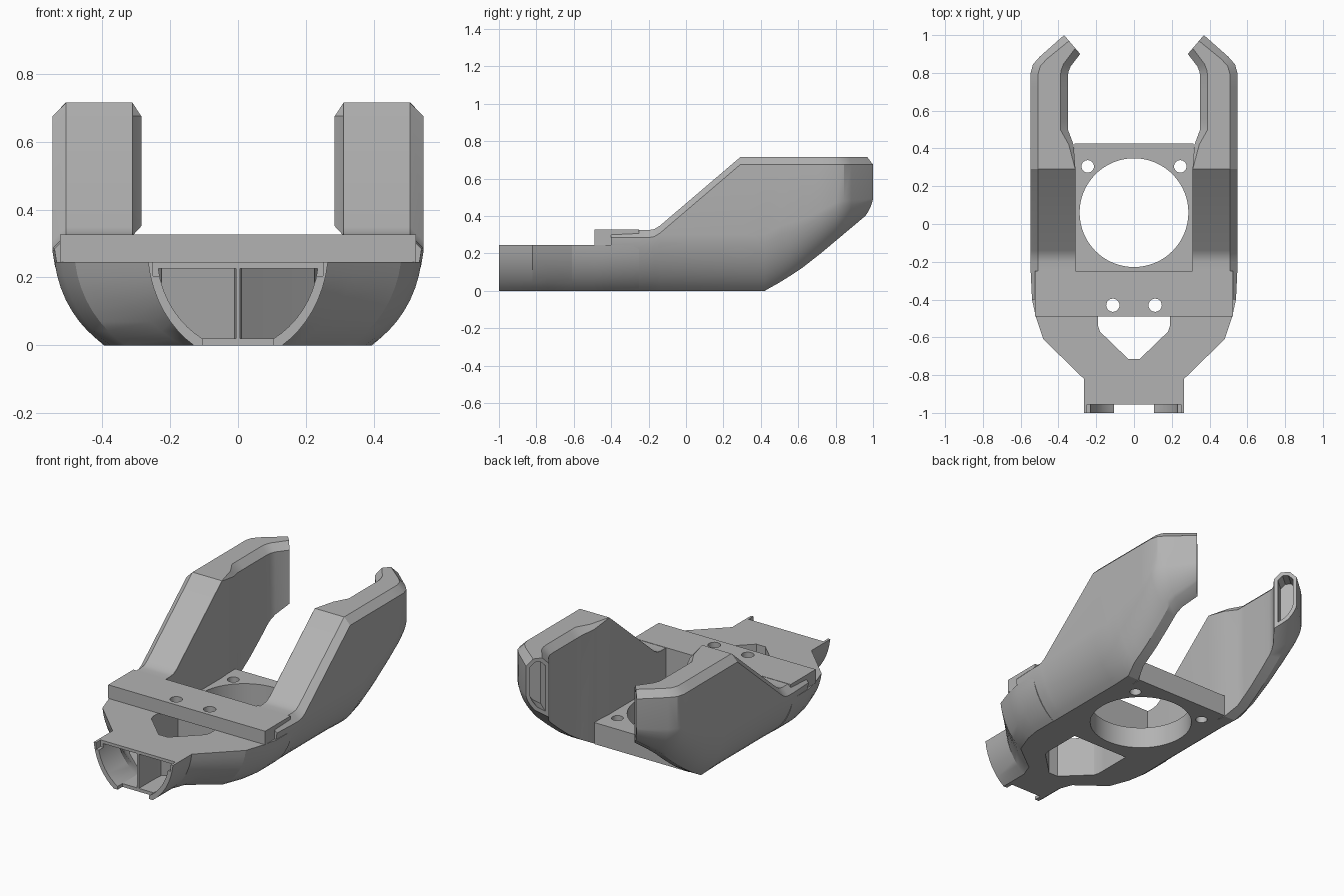
import bpy, bmesh, math
from mathutils import Vector

if "Cube" in bpy.data.objects:
    bpy.data.objects.remove(bpy.data.objects["Cube"], do_unlink=True)

grey = bpy.data.materials.new("plain grey")
grey.use_nodes = True
grey.diffuse_color = (0.45, 0.45, 0.45, 1)
grey.node_tree.nodes["Principled BSDF"].inputs["Base Color"].default_value = (0.45, 0.45, 0.45, 1)

# Rounded flank: share of width and of height, from the flat floor to the side wall
FLANK = [(math.sin(a * math.pi / 16) * 0.75 + a / 32, a / 8 * 0.55 + (1 - math.cos(a * math.pi / 16)) * 0.45)
         for a in range(9)]


def finish(name, bm):
    bmesh.ops.recalc_face_normals(bm, faces=bm.faces)
    mesh = bpy.data.meshes.new(name)
    bm.to_mesh(mesh)
    bm.free()
    mesh.materials.append(grey)
    obj = bpy.data.objects.new(name, mesh)
    bpy.context.collection.objects.link(obj)
    return obj


def loft(name, sections, side=1, outlet=False):
    """Skin a row of closed sections; outlet hollows the last cap."""
    bm = bmesh.new()
    rings = [[bm.verts.new((side * x, y, z)) for x, y, z in s] for s in sections]
    for a, b in zip(rings, rings[1:]):
        for i in range(len(a)):
            j = (i + 1) % len(a)
            bm.faces.new((a[i], a[j], b[j], b[i]))
    bm.faces.new(rings[0])
    cap = bm.faces.new(rings[-1])
    if outlet:
        bmesh.ops.recalc_face_normals(bm, faces=bm.faces)
        bmesh.ops.inset_region(bm, faces=[cap], thickness=0.022, use_even_offset=True)
        back = cap.normal.copy()
        new = bmesh.ops.extrude_discrete_faces(bm, faces=[cap])["faces"]
        for v in new[0].verts:
            v.co -= back * 0.1
    return finish(name, bm)


def prism(name, outline, z0, z1):
    return loft(name, [[(x, y, z) for x, y in outline] for z in (z0, z1)])


def box(name, x, y0, y1, z0, z1):
    return prism(name, [(-x, y0), (x, y0), (x, y1), (-x, y1)], z0, z1)


def disc(x, y, r, n):
    return [(x + r * math.cos(math.tau * i / n), y + r * math.sin(math.tau * i / n)) for i in range(n)]


def cut(obj, *cutters):
    bpy.context.view_layer.objects.active = obj
    for c in cutters:
        m = obj.modifiers.new("cut", "BOOLEAN")
        m.operation, m.solver, m.object = "DIFFERENCE", "EXACT", c
        bpy.ops.object.modifier_apply(modifier=m.name)
        bpy.data.objects.remove(c, do_unlink=True)


def ramp(points, v):
    for (a, p), (b, q) in zip(points, points[1:]):
        if v <= b:
            return p + (q - p) * max(0, (v - a) / (b - a))
    return points[-1][1]


# Nose and lower body: y, floor half width, top half width
def hull(y, b, w, top=0.245):
    half = [(b + (w - b) * f, y, top * g) for f, g in FLANK]
    return half + [(-x, yy, z) for x, yy, z in reversed(half)]


body = loft("nose_body", [hull(*s) for s in [
    (-1, 0.13, 0.265), (-0.82, 0.13, 0.265), (-0.74, 0.16, 0.347), (-0.61, 0.33, 0.48),
    (-0.49, 0.375, 0.52), (-0.4, 0.39, 0.54), (-0.25, 0.39, 0.54)]])


# Twin air channels inside the nose, with a thin divider between them
def channel(y, inner, b, w):
    return [(inner, y, 0.02)] + [(b + (w - b) * f, y, 0.02 + 0.207 * g) for f, g in FLANK] + [(inner, y, 0.227)]


rows = [(-1.05, 0.006, 0.105, 0.235), (-0.82, 0.006, 0.105, 0.235), (-0.75, 0.01, 0.14, 0.3),
        (-0.61, 0.15, 0.3, 0.44), (-0.54, 0.225, 0.34, 0.47), (-0.4, 0.235, 0.36, 0.49)]
channels = [loft("channel_cutter", [channel(*r) for r in rows], s) for s in (1, -1)]

# Five-sided pocket through the floor, and the open front lip
pocket = [(-0.03, -0.715), (0.03, -0.715), (0.18, -0.57), (0.19, -0.54), (0.19, -0.3),
          (-0.19, -0.3), (-0.19, -0.54), (-0.18, -0.57)]
cut(body, *channels, prism("pocket_cutter", pocket, -0.1, 0.4),
    box("lip_cutter", 0.25, -1.1, -0.955, 0.205, 0.4),
    box("floor_lip_cutter", 0.105, -1.1, -0.955, -0.1, 0.23))

# Raised bridge with two screw holes
bridge = box("bridge", 0.525, -0.49, -0.25, 0.244, 0.327)
cut(bridge, *[prism("screw_cutter", disc(s * 0.112, -0.43, 0.035, 24), 0, 0.5) for s in (1, -1)])

# Fan platform with its round opening and two mounting holes
platform = box("fan_platform", 0.315, -0.25, 0.425, 0, 0.13)
cut(platform, prism("fan_cutter", disc(0, 0.06, 0.288, 64), -0.1, 0.3),
    *[prism("mount_cutter", disc(s * 0.245, 0.305, 0.033, 24), -0.1, 0.3) for s in (1, -1)])

# Side arms: height of underside and top along y
UNDER = [(0.42, 0), (0.52, 0.056), (0.62, 0.122), (0.72, 0.2), (1, 0.435)]
TOP = [(-0.2, 0.325), (-0.17, 0.33), (-0.14, 0.348), (0.29, 0.715)]


def arm_section(ox, oy, ix, iy):
    outer, inner = Vector((ox, oy)), Vector((ix, iy))
    width = (outer - inner).length
    mid = (oy + iy) / 2
    top = ramp(TOP, mid)
    c_out = 0.04
    c_in = ramp([(0.29, 0.001), (0.5, 0.04)], mid)
    start = ramp([(0.42, 0.33), (0.8, 0.35), (0.95, 0.6)], mid)
    rise = min(ramp([(0.5, 0.3), (0.8, 0.2), (0.95, 0.06)], mid), top - c_out - 0.005)

    def at(t, z):
        p = inner.lerp(outer, t)
        return (p.x, p.y, z)

    pts = [at(0, ramp(UNDER, iy))]
    for f, g in FLANK:
        t = start + (1 - start) * f
        pts.append(at(t, ramp(UNDER, inner.lerp(outer, t).y) + rise * g))
    return pts + [at(1, top - c_out), at(1 - c_out / width, top), at(c_in / width, top), at(0, top - c_in)]


stations = [(0.54, -0.4, 0.31)] + [(0.547, y, 0.31) for y in (-0.25, -0.2, -0.17, -0.14, 0.29)]
stations += [(0.547, 0.42, 0.32), (0.547, 0.5, 0.35), (0.547, 0.56, 0.35), (0.547, 0.62, 0.35), (0.547, 0.72, 0.35)]
plan = [(x, y, i, y) for x, y, i in stations]
plan += [(0.547, 0.8, 0.35, 0.78), (0.535, 0.845, 0.347, 0.805), (0.5, 0.885, 0.335, 0.835), (0.37, 1, 0.285, 0.9)]
arms = [loft(n, [arm_section(*p) for p in plan], s, outlet=True)
        for n, s in (("left_arm", 1), ("right_arm", -1))]

# Smooth the rounded flanks, keep the edges crisp
bpy.ops.object.select_all(action="DESELECT")
for o in [body, bridge, platform] + arms:
    o.select_set(True)
bpy.context.view_layer.objects.active = body
bpy.ops.object.shade_smooth_by_angle(angle=math.radians(25))
